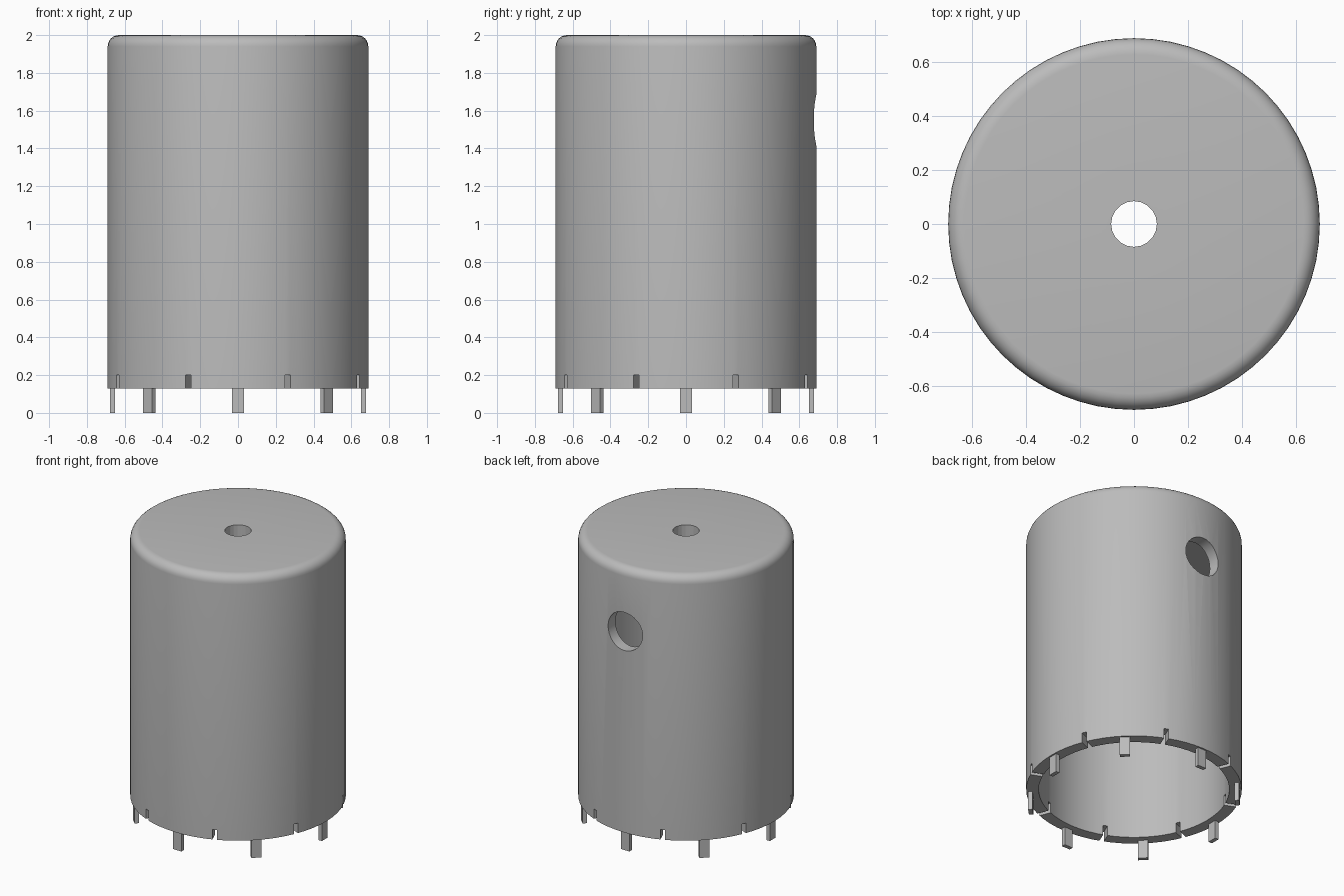
import bpy, bmesh, math
from mathutils import Matrix, Vector

if "Cube" in bpy.data.objects:
    bpy.data.objects.remove(bpy.data.objects["Cube"])

OUTER, INNER, RIM_Z, TOP_Z = 0.69, 0.61, 0.13, 2.0
WALL, ROUND = 0.08, 0.06

# Single grey metal colour
steel = bpy.data.materials.new("grey steel")
steel.use_nodes = True
GREY = (0.5, 0.5, 0.5, 1)
steel.diffuse_color = GREY
steel.node_tree.nodes["Principled BSDF"].inputs["Base Color"].default_value = GREY


def make_object(name, bm):
    bmesh.ops.recalc_face_normals(bm, faces=bm.faces)
    mesh = bpy.data.meshes.new(name)
    bm.to_mesh(mesh)
    bm.free()
    mesh.materials.append(steel)
    obj = bpy.data.objects.new(name, mesh)
    bpy.context.collection.objects.link(obj)
    return obj


def ring_box(bm, angle, radius, size, z):
    """Box placed on a circle, with its first axis pointing outward."""
    place = (Matrix.Rotation(angle, 4, 'Z') @ Matrix.Translation((radius, 0, z))
             @ Matrix.Diagonal((*size, 1)))
    bmesh.ops.create_cube(bm, size=1, matrix=place)


def add_cylinder(bm, radius, depth, sides, matrix):
    bmesh.ops.create_cone(bm, cap_ends=True, segments=sides, radius1=radius,
                          radius2=radius, depth=depth, matrix=matrix)


# Cup body: turned profile with a rounded shoulder and an open bottom
profile = [(0, TOP_Z)]
for i in range(7):
    a = math.pi / 2 * (1 - i / 6)
    profile.append((OUTER - ROUND + ROUND * math.cos(a),
                    TOP_Z - ROUND + ROUND * math.sin(a)))
profile += [(OUTER, RIM_Z), (INNER, RIM_Z), (INNER, TOP_Z - WALL), (0, TOP_Z - WALL)]
bm = bmesh.new()
verts = [bm.verts.new((r, 0, z)) for r, z in profile]
edges = [bm.edges.new(pair) for pair in zip(verts, verts[1:])]
bmesh.ops.spin(bm, geom=verts + edges, cent=(0, 0, 0), axis=(0, 0, 1),
               angle=math.tau, steps=64)
bmesh.ops.remove_doubles(bm, verts=bm.verts, dist=0.0005)
body = make_object("cup_body", bm)

# Cutters: rim slots, centre hole in the top and round port in the back wall
bm = bmesh.new()
for k in range(8):
    ring_box(bm, math.tau * (k + 0.5) / 8, 0.65, (0.2, 0.03, 0.2), 0.1)
add_cylinder(bm, 0.085, 0.4, 20, Matrix.Translation((0, 0, TOP_Z)))
add_cylinder(bm, 0.135, 0.4, 32, Matrix.Translation((0, 0.65, 1.55))
             @ Matrix.Rotation(math.pi / 2, 4, 'X'))
cutter = make_object("hole_cutter", bm)
cutter.hide_render = True

cut = body.modifiers.new("holes", 'BOOLEAN')
cut.operation = 'DIFFERENCE'
cut.solver = 'EXACT'
cut.object = cutter
bpy.ops.object.select_all(action='DESELECT')
bpy.context.view_layer.objects.active = body
body.select_set(True)
bpy.ops.object.modifier_apply(modifier=cut.name)
bpy.data.objects.remove(cutter)
bpy.ops.object.shade_smooth_by_angle(angle=math.radians(30))

# Cutting teeth below the rim, midway between the slots
bm = bmesh.new()
for k in range(8):
    ring_box(bm, math.tau * k / 8, 0.664, (0.028, 0.065, RIM_Z), RIM_Z / 2)
make_object("rim_teeth", bm)
